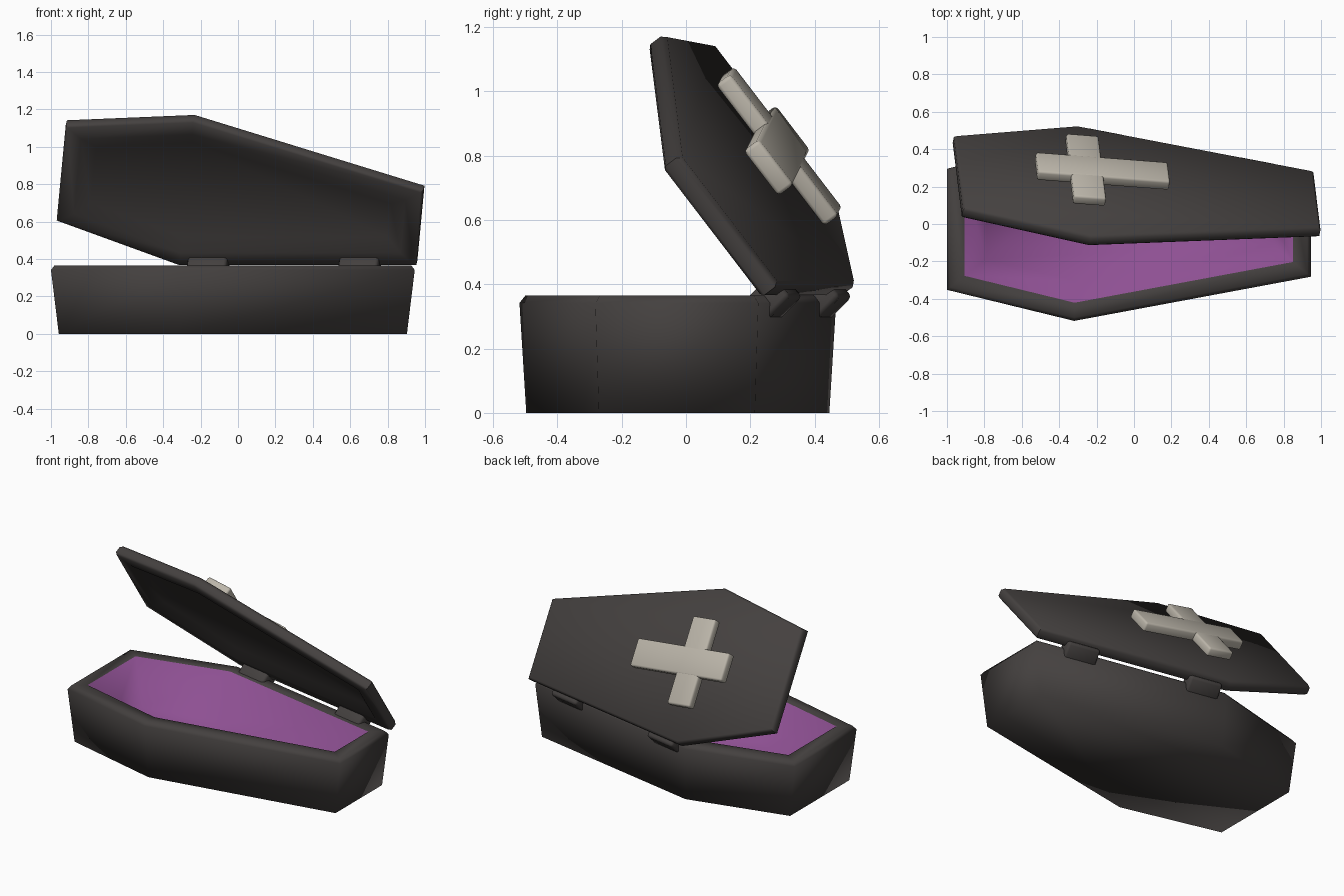
import bpy, bmesh, math
from mathutils import Matrix, Vector

if "Cube" in bpy.data.objects:
    bpy.data.objects.remove(bpy.data.objects["Cube"])


def material(name, rgb):
    m = bpy.data.materials.new(name)
    m.diffuse_color = (*rgb, 1)
    m.use_nodes = True
    m.node_tree.nodes["Principled BSDF"].inputs["Base Color"].default_value = m.diffuse_color
    return m


DARK = material("dark wood", (0.058, 0.052, 0.050))
PURPLE = material("purple lining", (0.27, 0.08, 0.29))
BONE = material("bone", (0.50, 0.465, 0.40))

# Six-sided outline at the rim, counter-clockwise
OUTLINE = [Vector(p) for p in ((-0.32, -0.518), (0.945, -0.282), (0.945, 0.225),
                               (-0.32, 0.467), (-1.0, 0.295), (-1.0, -0.352))]
CENTRE = Vector((-0.0275, -0.026))


def inset(d):
    """Outline moved inwards by an even distance d."""
    out = []
    n = len(OUTLINE)
    for i in range(n):
        a, b, c = OUTLINE[i - 1], OUTLINE[i], OUTLINE[(i + 1) % n]
        e1, e2 = (b - a).normalized(), (c - b).normalized()
        n1, n2 = Vector((-e1.y, e1.x)), Vector((-e2.y, e2.x))
        out.append(b + (n1 + n2) * (d / (1 + n1.dot(n2))))
    return out


def finish(name, bm, mats, angle):
    bmesh.ops.recalc_face_normals(bm, faces=bm.faces)
    me = bpy.data.meshes.new(name)
    bm.to_mesh(me)
    bm.free()
    for m in mats:
        me.materials.append(m)
    ob = bpy.data.objects.new(name, me)
    bpy.context.collection.objects.link(ob)
    bpy.ops.object.select_all(action='DESELECT')
    ob.select_set(True)
    bpy.context.view_layer.objects.active = ob
    bpy.ops.object.shade_smooth_by_angle(angle=math.radians(angle))
    return ob


def shell(name, rings, mats, angle, lining_from=99):
    """Skin a list of (points, z) rings and cap both ends."""
    bm = bmesh.new()
    loops = [[bm.verts.new((p.x, p.y, z)) for p in pts] for pts, z in rings]
    for k in range(len(loops) - 1):
        for i in range(6):
            j = (i + 1) % 6
            f = bm.faces.new((loops[k][i], loops[k][j], loops[k + 1][j], loops[k + 1][i]))
            f.material_index = int(k >= lining_from)
    bm.faces.new(loops[0][::-1])
    bm.faces.new(loops[-1]).material_index = int(lining_from < 99)
    return finish(name, bm, mats, angle)


def block(name, size, matrix, bevel, mat):
    bm = bmesh.new()
    bmesh.ops.create_cube(bm, size=1, matrix=Matrix.Diagonal((*size, 1)))
    bmesh.ops.bevel(bm, geom=bm.edges[:], offset=bevel, segments=2, profile=0.5,
                    affect='EDGES')
    ob = finish(name, bm, [mat], 60)
    ob.matrix_world = matrix
    return ob


# Coffin box with lined hollow
bottom = [CENTRE + (p - CENTRE) * 0.957 for p in OUTLINE]
shell("coffin_box", [(bottom, 0), (inset(0), 0.342), (inset(0.018), 0.365),
                     (inset(0.095), 0.365), (inset(0.21), 0.09)],
      [DARK, PURPLE], 180, 3)

# Hinge line along the back long edge, lid swung open around it
pivot = Vector((*OUTLINE[3], 0.365))
axis = (Vector((*OUTLINE[2], 0.365)) - pivot).normalized()
swing = (Matrix.Translation(pivot + Vector((0.006, 0.010, -0.005)))
         @ Matrix.Rotation(math.radians(-53.7), 4, axis) @ Matrix.Translation(-pivot))
Z0 = 0.365

# Lid with a shallow recess underneath
lid = shell("coffin_lid", [(inset(0.17), Z0 + 0.035), (inset(0.09), Z0), (inset(0.012), Z0),
                           (inset(0), Z0 + 0.012), (inset(0), Z0 + 0.052),
                           (inset(0.014), Z0 + 0.068)], [DARK], 50)
lid.matrix_world = swing

# Cross standing just off the lid
for name, x, size in (("cross_long_bar", -0.232, (0.715, 0.177, 0.060)),
                      ("cross_short_bar", -0.322, (0.175, 0.555, 0.056))):
    block(name, size, swing @ Matrix.Translation((x, -0.022, Z0 + 0.138)), 0.012, BONE)

# Hinge blocks on the back edge
yaw = math.atan2(axis.y, axis.x)
for i, x in enumerate((-0.16, 0.65)):
    p = pivot + axis * ((x - pivot.x) / axis.x)
    p += Vector((0, -0.006, -0.006))
    block(f"hinge_{i + 1}", (0.215, 0.105, 0.095),
          Matrix.Translation(p) @ Matrix.Rotation(yaw, 4, 'Z')
          @ Matrix.Rotation(math.radians(45), 4, 'X'), 0.016, DARK)
